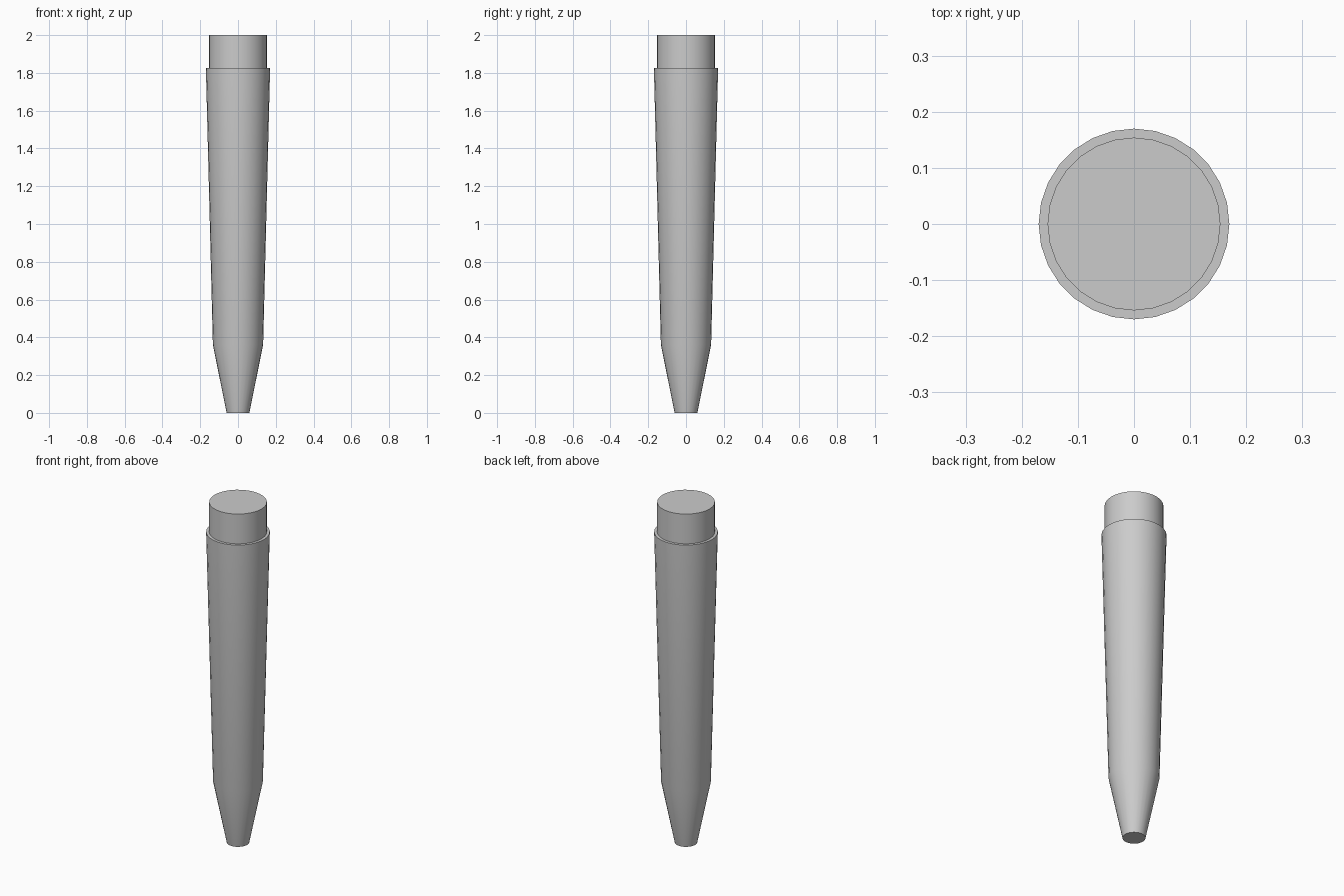
import bpy
import bmesh
import math

SIDES = 28

cube = bpy.data.objects.get("Cube")
if cube:
    bpy.data.objects.remove(cube, do_unlink=True)

grey = bpy.data.materials.new("plain_grey")
grey.use_nodes = True
grey.diffuse_color = (0.6, 0.6, 0.6, 1)
grey.node_tree.nodes["Principled BSDF"].inputs["Base Color"].default_value = (0.6, 0.6, 0.6, 1)


def turned_part(name, profile):
    """Turn a (radius, height) profile around z and close both ends."""
    bm = bmesh.new()
    rings = []
    for radius, z in profile:
        rings.append([bm.verts.new((radius * math.cos(math.tau * i / SIDES),
                                    radius * math.sin(math.tau * i / SIDES), z))
                      for i in range(SIDES)])
    for low, high in zip(rings, rings[1:]):
        for i in range(SIDES):
            j = (i + 1) % SIDES
            bm.faces.new((low[i], low[j], high[j], high[i]))
    bm.faces.new(rings[0][::-1])
    bm.faces.new(rings[-1])
    mesh = bpy.data.meshes.new(name)
    bm.to_mesh(mesh)
    bm.free()
    mesh.materials.append(grey)
    obj = bpy.data.objects.new(name, mesh)
    bpy.context.collection.objects.link(obj)
    bpy.ops.object.select_all(action="DESELECT")
    obj.select_set(True)
    bpy.context.view_layer.objects.active = obj
    bpy.ops.object.shade_smooth_by_angle(angle=math.radians(30))
    return obj


# Tapered barrel with a narrowing blunt tip
turned_part("tapered_barrel", [(0.06, 0), (0.133, 0.36), (0.17, 1.825)])

# Straight plug rising from the barrel's shoulder
turned_part("end_plug", [(0.154, 1.8), (0.154, 2)])
